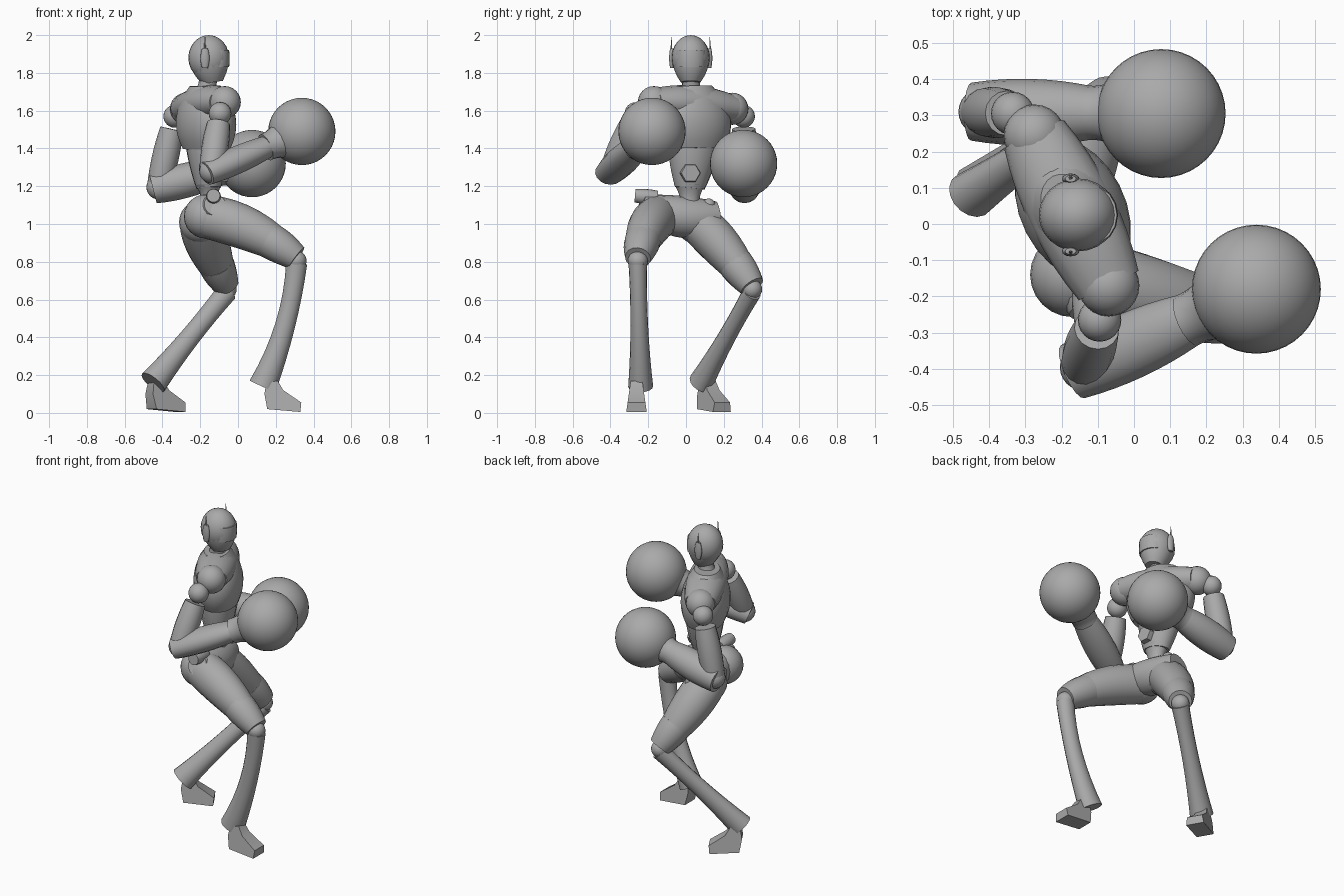
import bpy, bmesh, math
from mathutils import Vector, Matrix

cube = bpy.data.objects.get("Cube")
if cube:
    bpy.data.objects.remove(cube, do_unlink=True)

shade = (0.4, 0.4, 0.4, 1)
grey = bpy.data.materials.new("plain_grey")
grey.use_nodes = True
grey.diffuse_color = shade
grey.node_tree.nodes["Principled BSDF"].inputs["Base Color"].default_value = shade

ALONG_X, ALONG_Y, ALONG_Z = Matrix.Identity(3)


def spin(degrees):
    return Matrix.Rotation(math.radians(degrees), 3, 'Z')


def finish(name, bm):
    """Turn a bmesh into a grey object with smooth sides and sharp edges."""
    bmesh.ops.recalc_face_normals(bm, faces=bm.faces)
    mesh = bpy.data.meshes.new(name)
    bm.to_mesh(mesh)
    bm.free()
    mesh.materials.append(grey)
    part = bpy.data.objects.new(name, mesh)
    bpy.context.collection.objects.link(part)
    bpy.ops.object.select_all(action='DESELECT')
    part.select_set(True)
    bpy.context.view_layer.objects.active = part
    bpy.ops.object.shade_smooth_by_angle(angle=math.radians(40))


def skin(name, rings):
    """Bridge rings of points and cap both ends."""
    bm = bmesh.new()
    rows = [[bm.verts.new(point) for point in ring] for ring in rings]
    for low, high in zip(rows, rows[1:]):
        for i in range(len(low)):
            bm.faces.new((low[i - 1], low[i], high[i], high[i - 1]))
    bm.faces.new(rows[0])
    bm.faces.new(rows[-1])
    finish(name, bm)


def limb(name, start, end, radii, bow=(0, 0, 0), flat=1, ref=ALONG_Y, sides=16, steps=8):
    """Oval tube with start, middle and end radii; flat scales it along ref."""
    start, end, bow = Vector(start), Vector(end), Vector(bow)
    first, middle, last = radii
    rings = []
    for step in range(steps + 1):
        t = step / steps
        hump = 4 * t * (1 - t)
        centre = start.lerp(end, t) + bow * hump
        tangent = (end - start + bow * (4 - 8 * t)).normalized()
        across = ref.cross(tangent).normalized()
        upright = tangent.cross(across) * flat
        radius = first * (1 - t) * (1 - 2 * t) + middle * hump + last * t * (2 * t - 1)
        turns = [math.tau * i / sides for i in range(sides)]
        rings.append([centre + radius * (across * math.cos(a) + upright * math.sin(a))
                      for a in turns])
    skin(name, rings)


def ball(name, centre, radius, stretch=(1, 1, 1), detail=12):
    bm = bmesh.new()
    size = Matrix.Diagonal(Vector(stretch)).to_4x4()
    bmesh.ops.create_uvsphere(bm, u_segments=detail * 2, v_segments=detail, radius=radius,
                              matrix=Matrix.Translation(centre) @ size)
    finish(name, bm)


def foot(name, heel, degrees):
    """Side profile given a width that narrows towards the ankle."""
    profile = [(0, .1), (.015, .02), (.19, .005), (.195, .055), (.1, .12), (.07, .17), (.01, .16)]
    rings = []
    for side in (-1, 1):
        rings.append([Vector(heel) + spin(degrees) @ Vector((u, side * (.055 - z / 7), z))
                      for u, z in profile])
    skin(name, rings)


# Head, face and neck
head = Vector((-.155, .025, 1.88))
ball("head", head, .12, stretch=(.9, .84, 1))
limb("jaw", head - ALONG_Z * .13 + ALONG_X * .02, head, (.055, .092, .105), flat=.94)
limb("neck", (-.175, .03, 1.66), head - ALONG_Z * .1, (.07, .05, .05))
face = head + ALONG_X * .038
limb("visor", face - ALONG_Z * .05, face + ALONG_Z * .04, (.07, .073, .07), flat=1.15)
for label, side in (("left", 1), ("right", -1)):
    ear = head + side * ALONG_Y * .1 - ALONG_X * .02
    tip = ear + ALONG_Z * .11
    limb(label + "_ear", ear - ALONG_Z * .055, ear + ALONG_Z * .05, (.015, .024, .015), flat=.6)
    limb(label + "_antenna", ear + side * ALONG_Y * .005, tip, (.009, .005, .002), sides=6)

# Torso, turned towards the far hand
chest_side = spin(27) @ ALONG_Y
waist_side = spin(14) @ ALONG_Y
limb("chest", (-.165, .045, 1.4), (-.175, .035, 1.73), (.115, .143, .075),
     flat=1.45, ref=chest_side, sides=24)
limb("abdomen", (-.155, .02, 1.19), (-.165, .04, 1.42), (.065, .095, .112),
     flat=1.25, ref=waist_side, sides=12)
limb("waist", (-.15, .02, 1.08), (-.155, .02, 1.21), (.045, .045, .07), flat=1.2)
limb("buckle", (-.1, .02, 1.27), (-.055, .025, 1.27), (.055, .055, .05),
     ref=ALONG_Z, sides=6, steps=2)

# Pelvis
limb("pelvis", (-.12, -.24, 1.1), (-.2, .17, 1.04), (.06, .11, .08),
     bow=(0, 0, -.03), ref=ALONG_Z)
limb("right_hip_flap", (-.13, -.27, 1.15), (-.13, -.15, 1.14), (.035, .04, .035), ref=ALONG_Z)
ball("left_hip_flap", (-.16, .12, 1.1), .035)

# Legs: hip, thigh, sleeve above the knee, knee joint, calf and foot
legs = [
    ("right", (-.17, -.14, 1.04), (.31, -.255, .82), (.13, -.24, .14),
     (0, -.01, .035), (.03, 0, 0), (.14, -.262, 0), 0),
    ("left", (-.195, .06, 1.01), (-.06, .35, .67), (-.45, .08, .16),
     (-.02, 0, .02), (0, 0, 0), (-.47, .095, 0), 30),
]
for label, hip, knee, ankle, thigh_bow, calf_bow, heel, degrees in legs:
    hip, knee, thigh_bow = Vector(hip), Vector(knee), Vector(thigh_bow)
    ball(label + "_hip", hip, .117)
    limb(label + "_thigh", hip, knee, (.115, .112, .06), bow=thigh_bow, flat=.95, sides=20)
    cuff_start = hip.lerp(knee, .7) + thigh_bow * .8
    limb(label + "_knee_sleeve", cuff_start, knee, (.095, .088, .068), bow=thigh_bow / 10)
    ball(label + "_knee", knee - ALONG_Z * .015, .053)
    limb(label + "_calf", knee - ALONG_Z * .03, ankle, (.056, .053, .075), bow=calf_bow, flat=.88)
    foot(label + "_foot", heel, degrees)

# Arms: shoulder cap, joint, upper arm, elbow, forearm, flared cuff and round glove
arms = [
    ("right", (-.07, -.17, 1.645), (-.095, -.265, 1.585), (-.14, -.395, 1.28),
     (.338, -.18, 1.49), .8),
    ("left", (-.275, .245, 1.61), (-.335, .305, 1.57), (-.42, .31, 1.195),
     (.075, .305, 1.32), 1),
]
for label, cap, joint, elbow, glove, flat in arms:
    joint, elbow, glove = Vector(joint), Vector(elbow), Vector(glove)
    wrist = elbow.lerp(glove, .6)
    ball(label + "_shoulder", cap, .085)
    ball(label + "_shoulder_joint", joint, .06)
    limb(label + "_upper_arm", joint.lerp(elbow, .18), elbow, (.062, .071, .062))
    ball(label + "_elbow", elbow, .065)
    limb(label + "_forearm", elbow.lerp(glove, -.06), wrist, (.08, .092, .075),
         flat=flat, ref=ALONG_Z)
    limb(label + "_glove_cuff", wrist, elbow.lerp(glove, .83), (.075, .085, .125), ref=ALONG_Z)
    ball(label + "_glove", glove, .178, detail=20)
limb("shoulder_yoke", arms[0][1], arms[1][1], (.092, .12, .092), bow=(0, 0, .01),
     ref=ALONG_Z, flat=.8)
